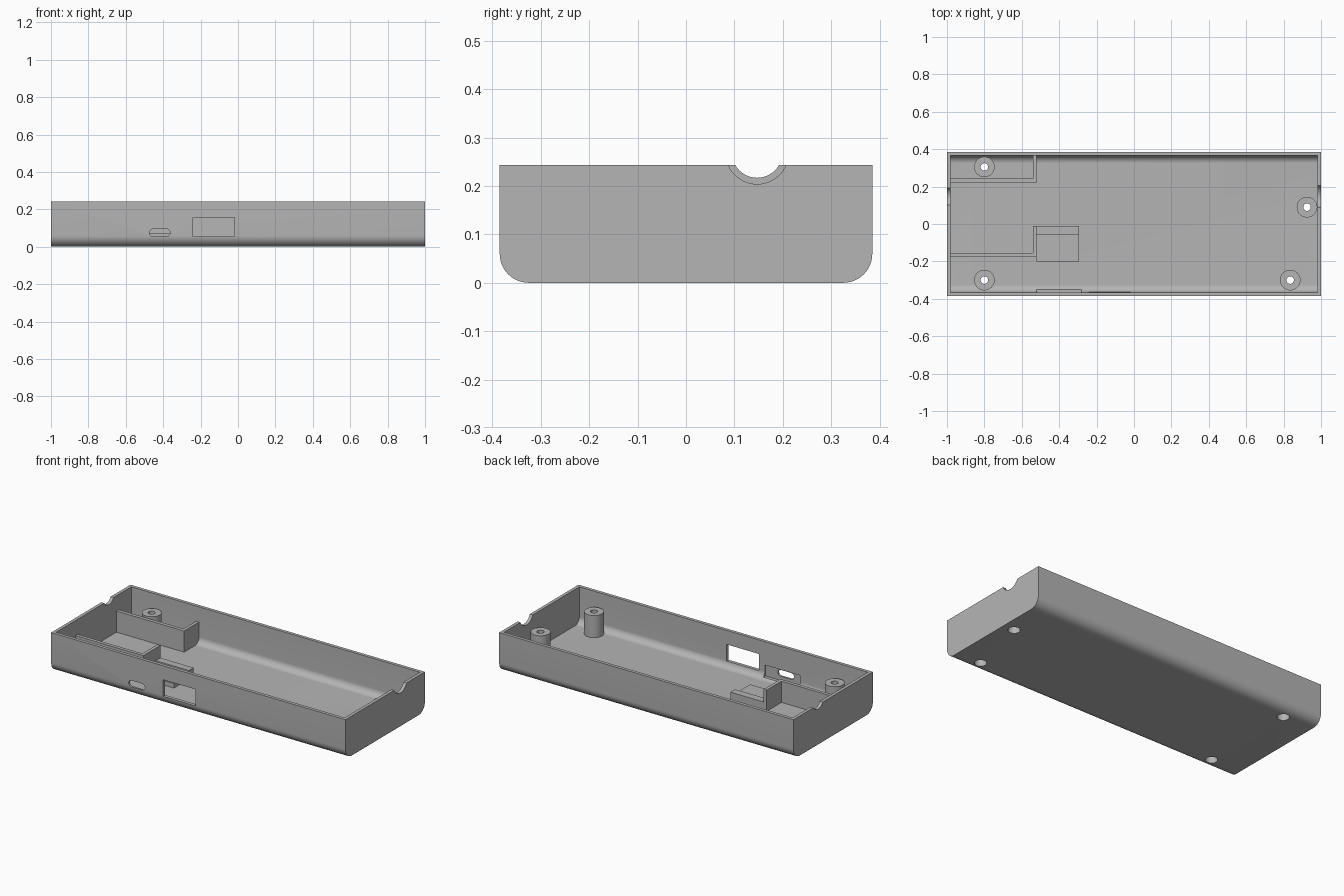
import bpy, bmesh, math
from mathutils import Vector

cube = bpy.data.objects.get("Cube")
if cube:
    bpy.data.objects.remove(cube, do_unlink=True)

grey = bpy.data.materials.new("light_grey_plastic")
colour = (0.46, 0.46, 0.46, 1)
grey.diffuse_color = colour
grey.use_nodes = True
grey.node_tree.nodes["Principled BSDF"].inputs["Base Color"].default_value = colour

HALF_X, HALF_Y, HEIGHT, WALL, RADIUS = 1.0, 0.385, 0.243, 0.02, 0.06
WALL_TOP, POST_TOP = 0.15, 0.156


def finish(name, bm):
    bmesh.ops.recalc_face_normals(bm, faces=bm.faces[:])
    mesh = bpy.data.meshes.new(name)
    bm.to_mesh(mesh)
    bm.free()
    obj = bpy.data.objects.new(name, mesh)
    bpy.context.collection.objects.link(obj)
    mesh.materials.append(grey)
    return obj


def prism(name, points, depth):
    """Extrude a closed outline along the depth vector."""
    bm = bmesh.new()
    face = bm.faces.new([bm.verts.new(p) for p in points])
    new = bmesh.ops.extrude_face_region(bm, geom=[face])["geom"]
    verts = [v for v in new if isinstance(v, bmesh.types.BMVert)]
    bmesh.ops.translate(bm, verts=verts, vec=depth)
    return finish(name, bm)


def box(name, x0, x1, y0, y1, z0, z1):
    outline = [(x0, y0, z0), (x1, y0, z0), (x1, y1, z0), (x0, y1, z0)]
    return prism(name, outline, Vector((0, 0, z1 - z0)))


def cylinder(name, x, y, r, z0, z1, n=40):
    ring = [(x + r * math.cos(math.tau * i / n), y + r * math.sin(math.tau * i / n), z0)
            for i in range(n)]
    return prism(name, ring, Vector((0, 0, z1 - z0)))


def trough(name, inset, top):
    """Solid with rounded lower long edges, inset from the outer skin."""
    r, cy = RADIUS - inset, HALF_Y - RADIUS
    arc = [math.pi / 2 * i / 12 for i in range(13)]
    right = [(cy + r * math.sin(a), RADIUS - r * math.cos(a)) for a in arc]
    left = [(-y, z) for y, z in reversed(right)]
    outline = right + [(HALF_Y - inset, top), (inset - HALF_Y, top)] + left
    x = HALF_X - inset
    return prism(name, [(-x, y, z) for y, z in outline], Vector((2 * x, 0, 0)))


def combine(target, tool, operation="DIFFERENCE"):
    mod = target.modifiers.new("cut", "BOOLEAN")
    mod.operation, mod.solver, mod.object = operation, "EXACT", tool
    bpy.context.view_layer.objects.active = target
    bpy.ops.object.modifier_apply(modifier=mod.name)
    bpy.data.objects.remove(tool, do_unlink=True)


def smooth(obj):
    bpy.ops.object.select_all(action="DESELECT")
    obj.select_set(True)
    bpy.context.view_layer.objects.active = obj
    bpy.ops.object.shade_smooth_by_angle(angle=math.radians(30))


# Open tray
shell = trough("case_shell", 0, HEIGHT)
combine(shell, trough("cavity", WALL, HEIGHT + 0.1))

# Half-round cable notches in both end walls
for side, r in ((1, 0.065), (-1, 0.052)):
    ring = [(side * 0.95, 0.147 + r * math.cos(math.tau * i / 40),
             0.269 + r * math.sin(math.tau * i / 40)) for i in range(40)]
    combine(shell, prism("notch", ring, Vector((side * 0.1, 0, 0))))

# Front openings: pocket for the board, rectangular window and rounded port
combine(shell, box("pocket", -0.52, -0.28, -0.372, -0.3, 0.03, 0.1))
combine(shell, box("window", -0.24, -0.02, -0.45, -0.3, 0.055, 0.157))
r, half = 0.02, 0.035
port = []
for i in range(24):
    a = math.tau * (i + 0.5) / 24
    shift = half if math.cos(a) > 0 else -half
    port.append((-0.418 + shift + r * math.cos(a), -0.45, 0.075 + r * math.sin(a)))
combine(shell, prism("port", port, Vector((0, 0.15, 0))))

# Screw posts, with countersunk holes through the floor
posts = {"back_right": (-0.8, 0.305), "front_right": (-0.8, -0.3),
         "front_left": (0.835, -0.3), "end_left": (0.925, 0.09)}
for name, (x, y) in posts.items():
    post = cylinder(name + "_screw_post", x, y, 0.055, 0.014, POST_TOP)
    for part in (shell, post):
        combine(part, cylinder("head_hole", x, y, 0.034, -0.05, 0.08))
        combine(part, cylinder("screw_hole", x, y, 0.02, 0.05, 0.3))
    smooth(post)
smooth(shell)

# Battery compartment walls
box("back_battery_wall", -0.99, -0.54, 0.22, 0.242, 0.01, WALL_TOP)
end_wall = box("back_battery_stop", -0.54, -0.52, 0.22, 0.4, 0, WALL_TOP)
combine(end_wall, trough("limit", 0.01, HEIGHT), "INTERSECT")
box("front_battery_wall", -0.99, -0.54, -0.176, -0.155, 0.01, WALL_TOP)
box("front_battery_stop", -0.54, -0.52, -0.176, -0.01, 0.01, WALL_TOP)

# Circuit board rest with a raised stop behind it
box("board_rest", -0.52, -0.295, -0.2, -0.055, 0.01, 0.048)
box("board_stop", -0.52, -0.295, -0.055, -0.01, 0.01, 0.073)
